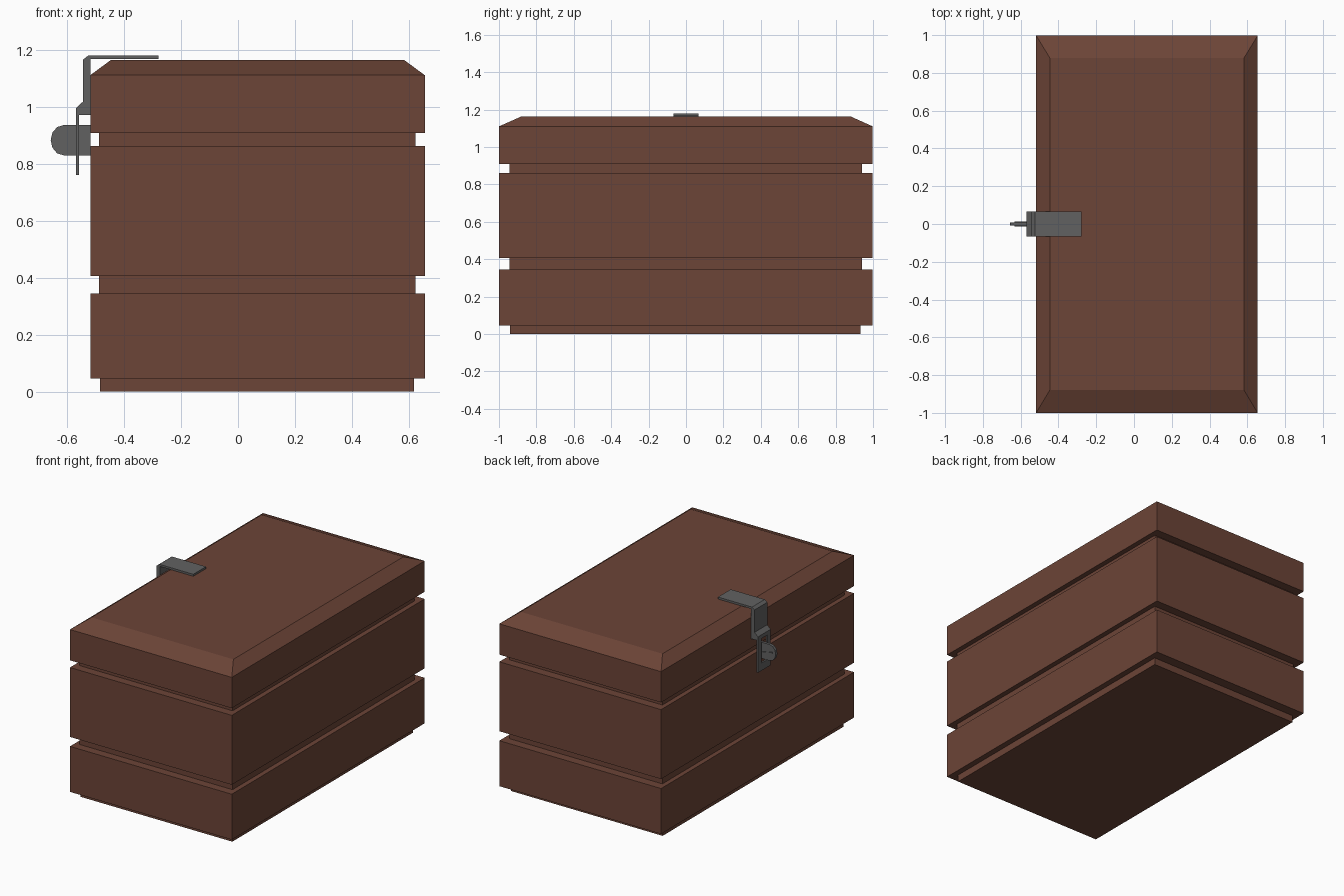
import bpy, bmesh, math

if "Cube" in bpy.data.objects:
    bpy.data.objects.remove(bpy.data.objects["Cube"])


def material(name, rgb):
    m = bpy.data.materials.new(name)
    m.diffuse_color = (*rgb, 1)
    m.use_nodes = True
    m.node_tree.nodes["Principled BSDF"].inputs["Base Color"].default_value = m.diffuse_color
    return m


wood = material("brown wood", (0.15, 0.058, 0.038))
metal = material("grey metal", (0.12, 0.12, 0.12))


def finish(bm, name, mat):
    bmesh.ops.recalc_face_normals(bm, faces=bm.faces)
    mesh = bpy.data.meshes.new(name)
    bm.to_mesh(mesh)
    bm.free()
    mesh.materials.append(mat)
    obj = bpy.data.objects.new(name, mesh)
    bpy.context.collection.objects.link(obj)
    return obj


def stacked_rings(name, rings, mat):
    """Skin rectangles (x0, x1, y0, y1, z) from bottom to top and cap the ends."""
    bm = bmesh.new()
    loops = [[bm.verts.new((x, y, z)) for x, y in ((x0, y0), (x1, y0), (x1, y1), (x0, y1))]
             for x0, x1, y0, y1, z in rings]
    for a, b in zip(loops, loops[1:]):
        for i in range(4):
            j = (i + 1) % 4
            bm.faces.new((a[i], a[j], b[j], b[i]))
    bm.faces.new(loops[0])
    bm.faces.new(loops[-1])
    return finish(bm, name, mat)


def extrude_xz(name, profile, y0, y1, mat):
    """Extrude an x-z outline along y."""
    bm = bmesh.new()
    face = bm.faces.new([bm.verts.new((x, y0, z)) for x, z in profile])
    new = bmesh.ops.extrude_face_region(bm, geom=[face])["geom"]
    bmesh.ops.translate(bm, vec=(0, y1 - y0, 0),
                        verts=[v for v in new if isinstance(v, bmesh.types.BMVert)])
    return finish(bm, name, mat)


def rect(x0, x1, z0, z1):
    return [(x0, z0), (x1, z0), (x1, z1), (x0, z1)]


# Chest body: plinth, two wide bands, and recessed grooves
outer = (-0.518, 0.655, -1.0, 0.998)
groove = (-0.487, 0.622, -0.945, 0.94)
plinth = (-0.484, 0.617, -0.94, 0.933)
levels = [(plinth, 0, 0.046), (outer, 0.046, 0.344), (groove, 0.344, 0.406),
          (outer, 0.406, 0.861), (groove, 0.861, 0.908)]
stacked_rings("chest_body", [(*size, z) for size, lo, hi in levels for z in (lo, hi)], wood)

# Lid with bevelled top
stacked_rings("chest_lid", [(*outer, 0.908), (*outer, 1.11),
                            (-0.446, 0.583, -0.88, 0.88, 1.163)], wood)

# Hasp: bent strap over the lid edge
W = 0.066
extrude_xz("hasp_strap", [(-0.278, 1.166), (-0.278, 1.179), (-0.525, 1.179), (-0.543, 1.165),
                          (-0.543, 1.018), (-0.568, 0.995), (-0.568, 0.97), (-0.518, 0.97),
                          (-0.518, 1.166)], -W, W, metal)

# Slotted hanging plate: two side bars and a bottom bar
for side, y0 in (("front", -W), ("back", W - 0.035)):
    extrude_xz("hasp_bar_" + side, rect(-0.568, -0.557, 0.81, 0.972), y0, y0 + 0.035, metal)
extrude_xz("hasp_bar_bottom", rect(-0.568, -0.557, 0.76, 0.81), -W, W, metal)

# Staple with a rounded end poking through the slot
tip = [(-0.612 + 0.045 * math.cos(a), 0.882 + 0.053 * math.sin(a))
       for a in (math.radians(90 + 30 * i) for i in range(7))]
extrude_xz("staple", tip + [(-0.517, 0.829), (-0.517, 0.935)], -0.009, 0.009, metal)

# Thin pin lying against the staple
extrude_xz("staple_pin", [(-0.632, 0.89), (-0.632, 0.882), (-0.552, 0.866), (-0.552, 0.874)],
           -0.013, 0.013, metal)
